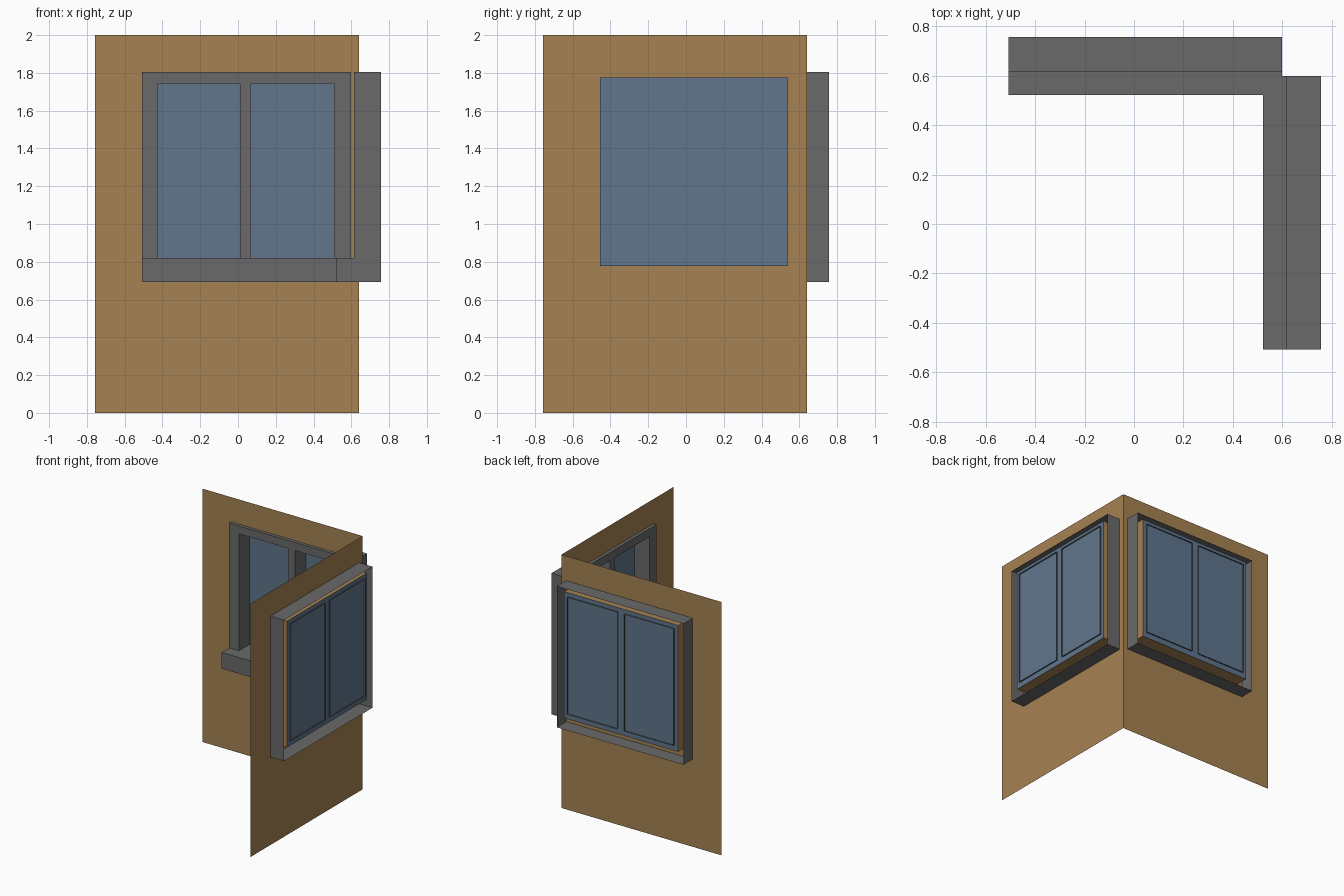
import bpy, bmesh

if "Cube" in bpy.data.objects:
    bpy.data.objects.remove(bpy.data.objects["Cube"])


def material(name, rgb):
    m = bpy.data.materials.new(name)
    m.diffuse_color = (*rgb, 1)
    m.use_nodes = True
    m.node_tree.nodes["Principled BSDF"].inputs["Base Color"].default_value = m.diffuse_color
    return m


BROWN = material("wall brown", (0.38, 0.225, 0.086))
GREY = material("frame grey", (0.142, 0.142, 0.142))
BLUE = material("glass blue", (0.115, 0.18, 0.265))

# Depths measured along the outward direction of each wall
SILL, INNER, WALL, GLASS, OUTER = 0.521, 0.614, 0.64, 0.747, 0.757


def sheet(bm, us, zs, depth, holes=()):
    """Grid of quads facing inward at one depth, leaving out the hole cells."""
    v = [[bm.verts.new((u, depth, z)) for u in us] for z in zs]
    faces = {}
    for j in range(len(zs) - 1):
        for i in range(len(us) - 1):
            if (i, j) not in holes:
                faces[i, j] = bm.faces.new((v[j][i], v[j][i + 1],
                                            v[j + 1][i + 1], v[j + 1][i]))
    return faces


def pull_edges(bm, edges, depth):
    """Extrude edges to a new depth."""
    new = bmesh.ops.extrude_edge_only(bm, edges=edges)["geom"]
    for g in new:
        if isinstance(g, bmesh.types.BMVert):
            g.co.y = depth


def finish(bm, name, mat, turned, outward=False):
    """Make the object; turned swaps x and y to put it on the side wall."""
    if turned:
        for v in bm.verts:
            v.co.x, v.co.y = v.co.y, v.co.x
    if turned != outward:
        bmesh.ops.reverse_faces(bm, faces=bm.faces[:])
    me = bpy.data.meshes.new(name)
    bm.to_mesh(me)
    bm.free()
    me.materials.append(mat)
    bpy.context.collection.objects.link(bpy.data.objects.new(name, me))


for side, turned in (("back", False), ("side", True)):
    # Wall sheet with a brown box around the window opening
    us, zs = (-0.757, -0.455, 0.541, WALL), (0, 0.777, 1.775, 2)
    bm = bmesh.new()
    sheet(bm, us, zs, WALL, holes={(1, 1)})
    rim = [e for e in bm.edges if e.is_boundary and
           all(us[0] < v.co.x < WALL - 0.01 and 0 < v.co.z < 1.99 for v in e.verts)]
    pull_edges(bm, rim, GLASS)
    finish(bm, side + "_wall", BROWN, turned, True)

    # Glass closing the box
    bm = bmesh.new()
    sheet(bm, us[1:3], zs[1:3], GLASS)
    finish(bm, side + "_glass", BLUE, turned, True)

    # Frame: inner face with two openings, thin sides running outward
    bm = bmesh.new()
    cells = sheet(bm, (-0.507, -0.423, 0.01, 0.069, 0.508, 0.598),
                  (0.692, 0.82, 1.743, 1.806), INNER, holes={(1, 1), (3, 1)})
    pull_edges(bm, [e for e in bm.edges if e.is_boundary], OUTER)

    # Sill: bottom row of the frame pulled into the room
    row = [cells[i, 0] for i in range(5)]
    new = bmesh.ops.extrude_face_region(bm, geom=row)["geom"]
    for g in new:
        if isinstance(g, bmesh.types.BMVert):
            g.co.y = SILL
    old = [f for f in row if f.is_valid]
    if old:
        bmesh.ops.delete(bm, geom=old, context='FACES_ONLY')
    bmesh.ops.recalc_face_normals(bm, faces=bm.faces[:])
    finish(bm, side + "_window_frame", GREY, turned)
